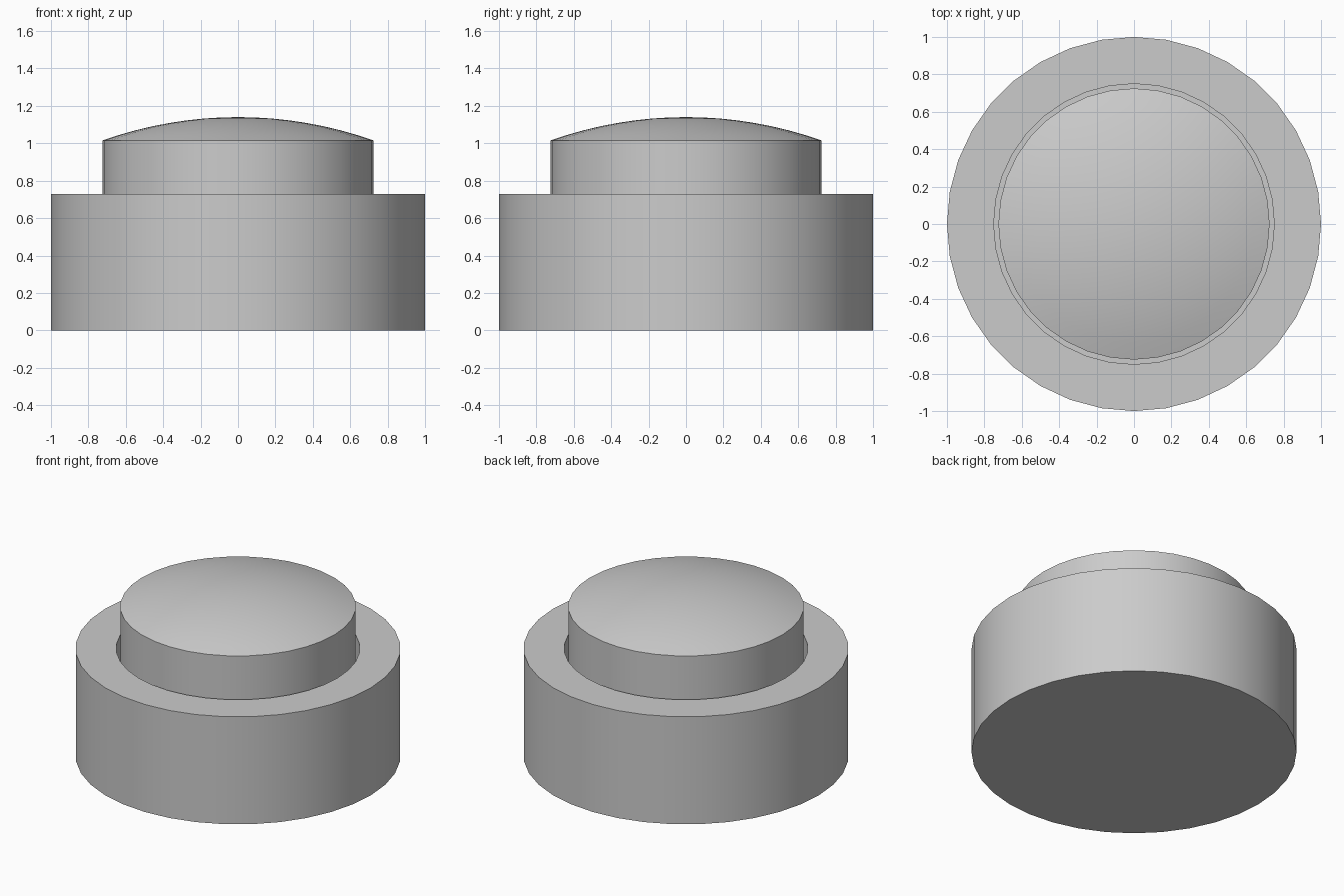
import bpy, bmesh, math

if "Cube" in bpy.data.objects:
    bpy.data.objects.remove(bpy.data.objects["Cube"])

SIDES = 36


def lathe(name, profile):
    """Revolve (radius, z) points, listed from bottom axis to top axis, about z."""
    bm = bmesh.new()
    rings = []
    for r, z in profile:
        if r == 0:
            rings.append([bm.verts.new((0, 0, z))] * SIDES)
        else:
            rings.append([bm.verts.new((r * math.cos(math.tau * i / SIDES),
                                        r * math.sin(math.tau * i / SIDES), z))
                          for i in range(SIDES)])
    for a, b in zip(rings, rings[1:]):
        for i in range(SIDES):
            j = (i + 1) % SIDES
            quad = dict.fromkeys((a[i], a[j], b[j], b[i]))
            bm.faces.new(list(quad))
    bmesh.ops.recalc_face_normals(bm, faces=bm.faces[:])
    mesh = bpy.data.meshes.new(name)
    bm.to_mesh(mesh)
    bm.free()
    obj = bpy.data.objects.new(name, mesh)
    bpy.context.collection.objects.link(obj)
    bpy.ops.object.select_all(action='DESELECT')
    obj.select_set(True)
    bpy.context.view_layer.objects.active = obj
    bpy.ops.object.shade_smooth_by_angle(angle=math.radians(30))
    return obj


# Housing: round cup with a recess for the button
FLOOR = 0.4
lathe("housing", [(0, 0), (1, 0), (1, 0.73), (0.75, 0.73), (0.75, FLOOR), (0, FLOOR)])

# Button: plunger with a shallow spherical dome on top
RADIUS, RIM, PEAK = 0.725, 1.015, 1.14
rise = PEAK - RIM
sphere = (RADIUS ** 2 + rise ** 2) / (2 * rise)
half_angle = math.asin(RADIUS / sphere)
STEPS = 8
dome = [(sphere * math.sin(half_angle * k / STEPS),
         PEAK - sphere * (1 - math.cos(half_angle * k / STEPS)))
        for k in range(STEPS, -1, -1)]
lathe("button", [(0, FLOOR), (RADIUS, FLOOR)] + dome)
